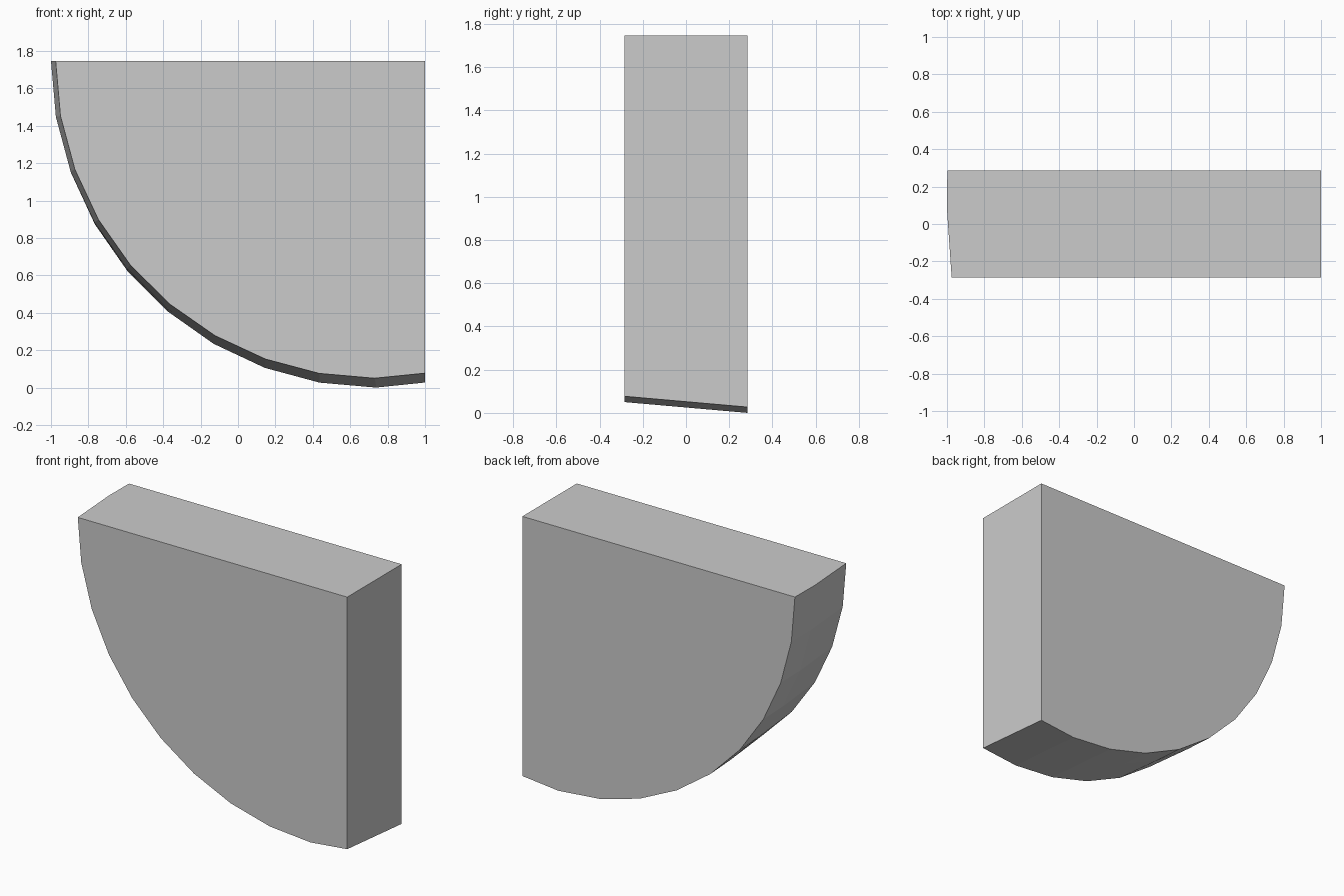
import bpy, bmesh
from math import sin, cos, radians

cube = bpy.data.objects.get("Cube")
if cube:
    bpy.data.objects.remove(cube, do_unlink=True)

TOP = 1.747
STEPS = 9

grey = bpy.data.materials.new("light_grey")
grey.use_nodes = True
colour = (0.6, 0.6, 0.6, 1)
grey.diffuse_color = colour
grey.node_tree.nodes["Principled BSDF"].inputs["Base Color"].default_value = colour


def section(bm, y, cx, rx, rz, end_z):
    """Quarter-round outline: arc from the top right corner to the flat end."""
    pts = []
    for i in range(STEPS + 1):
        a = radians(90 * i / STEPS)
        pts.append((cx - rx * cos(a), y, TOP - rz * sin(a)))
    pts += [(1, y, end_z), (1, y, TOP)]
    return [bm.verts.new(p) for p in pts]


# Quarter-round slab with a slightly bevelled curved rim
bm = bmesh.new()
rings = [
    section(bm, -0.285, 0.73, 1.705, 1.697, 0.077),
    section(bm, 0.08, 0.737, 1.737, 1.729, 0.045),
    section(bm, 0.285, 0.737, 1.735, 1.747, 0.027),
]
bm.faces.new(rings[0])
bm.faces.new(rings[-1])
for a, b in zip(rings, rings[1:]):
    for i in range(len(a)):
        j = (i + 1) % len(a)
        bm.faces.new((a[i], a[j], b[j], b[i]))
bmesh.ops.recalc_face_normals(bm, faces=bm.faces)

mesh = bpy.data.meshes.new("quarter_round_slab")
bm.to_mesh(mesh)
bm.free()
mesh.materials.append(grey)
slab = bpy.data.objects.new("quarter_round_slab", mesh)
bpy.context.collection.objects.link(slab)
